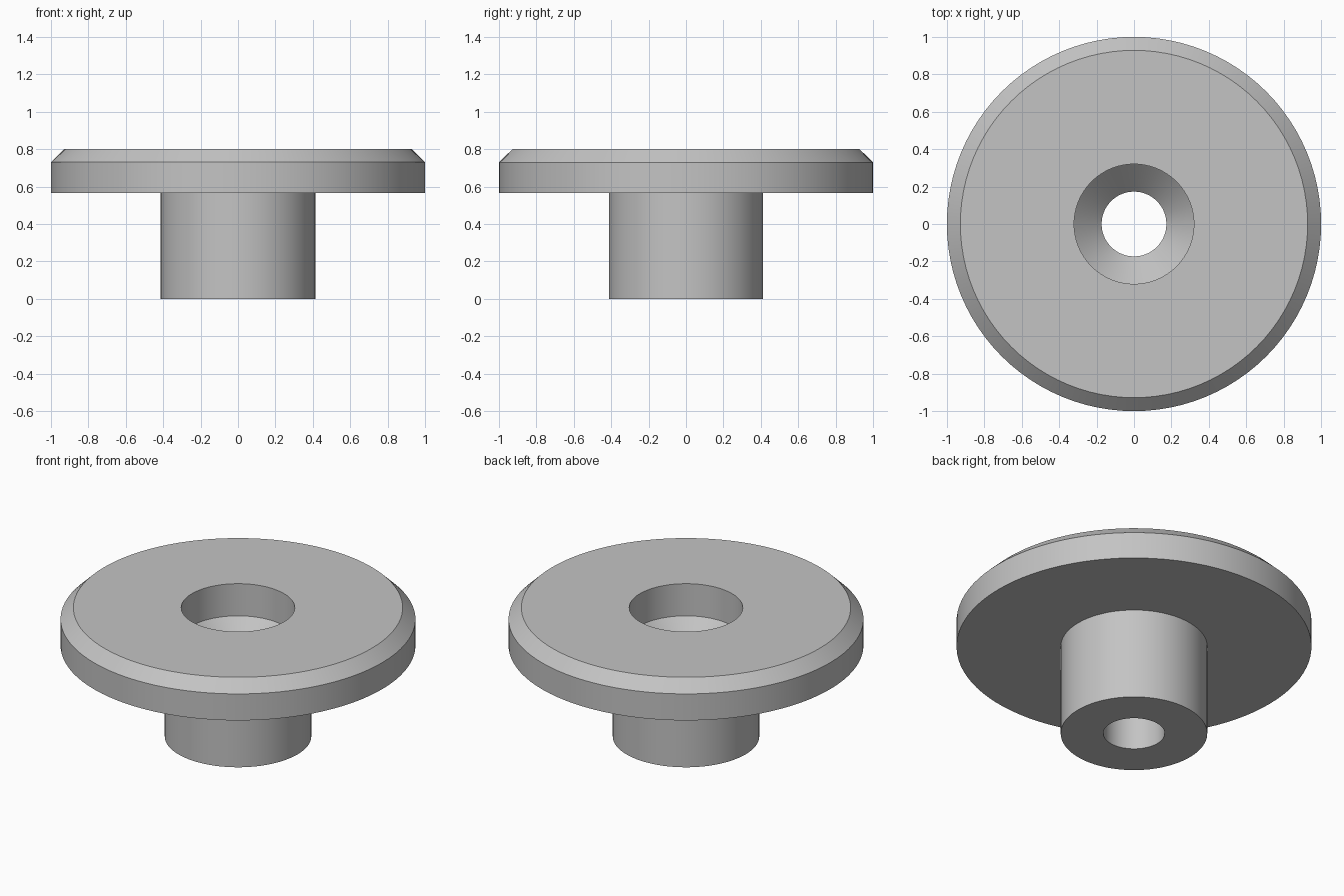
import bpy, bmesh, math

cube = bpy.data.objects.get("Cube")
if cube:
    bpy.data.objects.remove(cube, do_unlink=True)

SEGMENTS = 96

# Plain grey metal
grey = bpy.data.materials.new("grey_metal")
grey.use_nodes = True
colour = (0.55, 0.55, 0.55, 1)
grey.diffuse_color = colour
grey.node_tree.nodes["Principled BSDF"].inputs["Base Color"].default_value = colour


def lathe(name, profile, material):
    """Revolve a closed (radius, height) profile around z."""
    bm = bmesh.new()
    rings = []
    for radius, z in profile:
        ring = []
        for i in range(SEGMENTS):
            a = math.tau * i / SEGMENTS
            ring.append(bm.verts.new((radius * math.cos(a), radius * math.sin(a), z)))
        rings.append(ring)
    for k, low in enumerate(rings):
        high = rings[(k + 1) % len(rings)]
        for i in range(SEGMENTS):
            j = (i + 1) % SEGMENTS
            bm.faces.new((low[i], low[j], high[j], high[i]))
    bmesh.ops.recalc_face_normals(bm, faces=bm.faces)
    mesh = bpy.data.meshes.new(name)
    bm.to_mesh(mesh)
    bm.free()
    mesh.materials.append(material)
    obj = bpy.data.objects.new(name, mesh)
    bpy.context.collection.objects.link(obj)
    bpy.ops.object.select_all(action="DESELECT")
    obj.select_set(True)
    bpy.context.view_layer.objects.active = obj
    bpy.ops.object.shade_smooth_by_angle(angle=math.radians(30))
    return obj


# Shank, flange with chamfered rim, counterbore, countersink and through hole
lathe("flanged_bushing", [
    (0.173, 0.0),
    (0.413, 0.0),
    (0.413, 0.565),
    (1.0, 0.565),
    (1.0, 0.73),
    (0.928, 0.80),
    (0.32, 0.80),
    (0.32, 0.60),
    (0.173, 0.455),
], grey)
